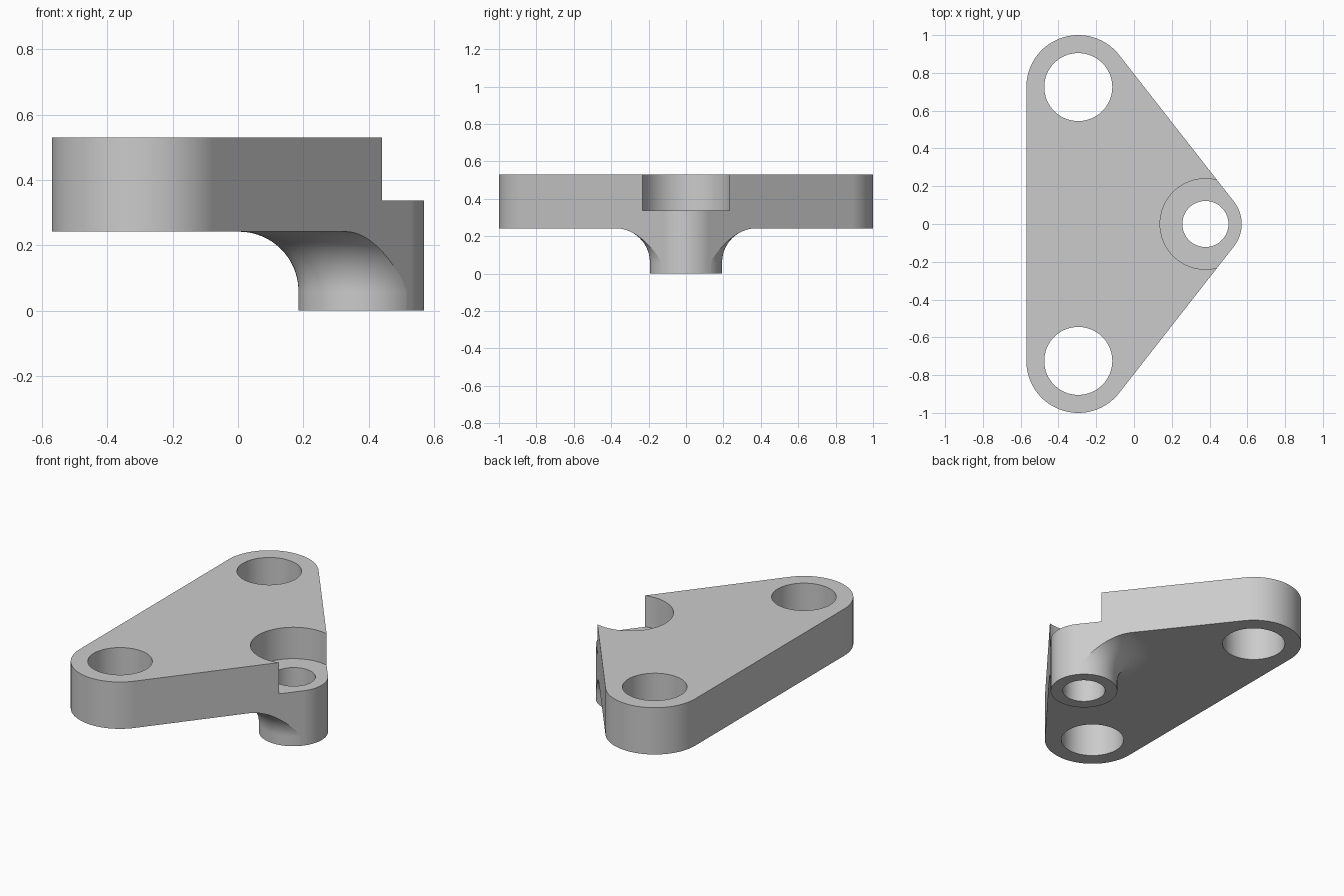
import bpy, bmesh
from math import sin, cos, pi, atan2, acos, hypot

if "Cube" in bpy.data.objects:
    bpy.data.objects.remove(bpy.data.objects["Cube"], do_unlink=True)

TOP, UNDERSIDE, SEAT = 0.53, 0.242, 0.337
EAR_X, EAR_Y, EAR_R = -0.295, 0.725, 0.275
BOSS_X, BOSS_R, FILLET = 0.378, 0.192, 0.182

grey = bpy.data.materials.new("plain grey")
grey.use_nodes = True
colour = (0.6, 0.6, 0.6, 1)
grey.diffuse_color = colour
grey.node_tree.nodes["Principled BSDF"].inputs["Base Color"].default_value = colour


def arc(cx, cy, r, start, end, steps):
    return [(cx + r * cos(start + (end - start) * i / steps),
             cy + r * sin(start + (end - start) * i / steps)) for i in range(steps + 1)]


def finish(bm, name):
    bmesh.ops.recalc_face_normals(bm, faces=bm.faces)
    mesh = bpy.data.meshes.new(name)
    bm.to_mesh(mesh)
    bm.free()
    mesh.materials.append(grey)
    obj = bpy.data.objects.new(name, mesh)
    bpy.context.collection.objects.link(obj)
    return obj


def prism(name, outline, z0, z1):
    bm = bmesh.new()
    face = bm.faces.new([bm.verts.new((x, y, z0)) for x, y in outline])
    top = bmesh.ops.extrude_face_region(bm, geom=[face])["geom"]
    bmesh.ops.translate(bm, vec=(0, 0, z1 - z0),
                        verts=[v for v in top if isinstance(v, bmesh.types.BMVert)])
    return finish(bm, name)


def cylinder(name, x, y, r, z0, z1):
    return prism(name, arc(x, y, r, 0, 2 * pi, 96)[:-1], z0, z1)


def revolve(name, profile, cx, steps=96):
    bm = bmesh.new()
    rings = [[bm.verts.new((cx + r * cos(2 * pi * i / steps), r * sin(2 * pi * i / steps), z))
              for r, z in profile] for i in range(steps)]
    n = len(profile)
    for i in range(steps):
        a, b = rings[i], rings[(i + 1) % steps]
        for j in range(n):
            k = (j + 1) % n
            bm.faces.new((a[j], b[j], b[k], a[k]))
    return finish(bm, name)


# Full-height rounded triangle, its straight sides tangent to the corner arcs
dx, dy = BOSS_X - EAR_X, -EAR_Y
t = atan2(dy, dx) + acos((EAR_R - BOSS_R) / hypot(dx, dy))
outline = (arc(BOSS_X, 0, BOSS_R, -t, t, 32)
           + arc(EAR_X, EAR_Y, EAR_R, t, pi, 48)
           + arc(EAR_X, -EAR_Y, EAR_R, pi, 2 * pi - t, 48))
bracket = prism("bracket", outline, 0, TOP)

# Ring that clears the underside and leaves a boss with a flared fillet
inner = BOSS_R + 0.001
flare = arc(inner + FILLET, UNDERSIDE - FILLET, FILLET, pi, pi / 2, 20)
cutters = [revolve("underside_cutter", [(inner, -0.1)] + flare + [(2, UNDERSIDE), (2, -0.1)], BOSS_X)]

# Counterbore and the three through holes
cutters.append(cylinder("counterbore_cutter", BOSS_X, 0, 0.24, SEAT, 1))
cutters.append(cylinder("boss_hole_cutter", BOSS_X, 0, 0.122, -0.2, 1))
for side in (-1, 1):
    cutters.append(cylinder("ear_hole_cutter", EAR_X, side * EAR_Y, 0.18, -0.2, 1))

bpy.ops.object.select_all(action="DESELECT")
bracket.select_set(True)
bpy.context.view_layer.objects.active = bracket
for cutter in cutters:
    cutter.hide_render = True
    mod = bracket.modifiers.new(cutter.name, "BOOLEAN")
    mod.operation, mod.solver, mod.object = "DIFFERENCE", "EXACT", cutter
    bpy.ops.object.modifier_apply(modifier=mod.name)
    bpy.data.objects.remove(cutter, do_unlink=True)

# Smooth curved walls, crisp edges, flat faces kept flat
bpy.ops.object.shade_smooth_by_angle(angle=pi / 6)
weighted = bracket.modifiers.new("face_weighting", "WEIGHTED_NORMAL")
weighted.keep_sharp = True
